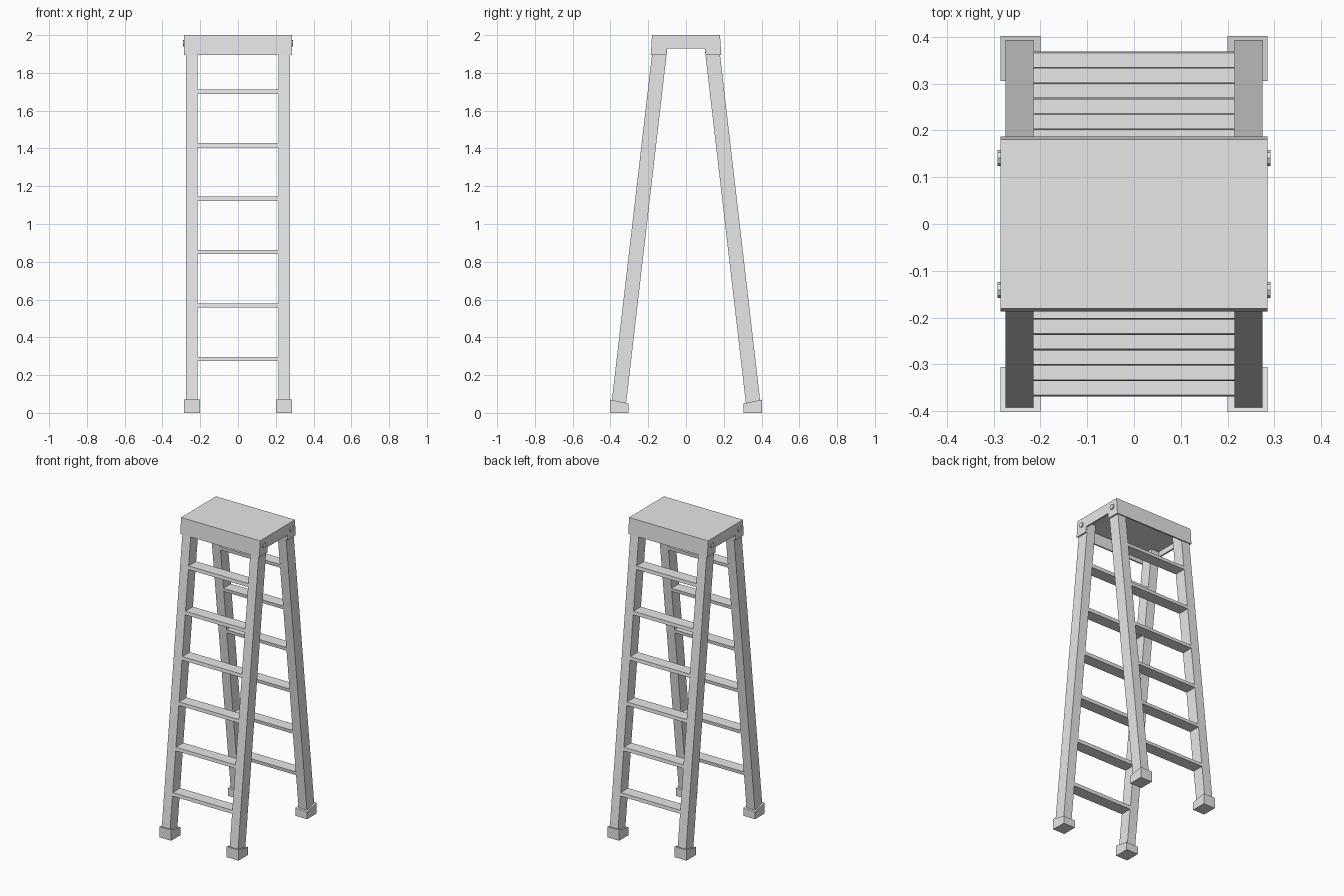
import bpy, bmesh, math
from mathutils import Matrix

if "Cube" in bpy.data.objects:
    bpy.data.objects.remove(bpy.data.objects["Cube"], do_unlink=True)

grey = bpy.data.materials.new("plain_grey")
grey.use_nodes = True
grey.diffuse_color = (0.8, 0.8, 0.8, 1)
grey.node_tree.nodes["Principled BSDF"].inputs["Base Color"].default_value = (0.8, 0.8, 0.8, 1)

SLOPE, DEPTH = 0.116, 0.077      # lean and depth of the rails


def outer(z):
    """Outer edge of the front rails at a height."""
    return -0.4 + SLOPE * z


def finish(name, bm):
    bmesh.ops.recalc_face_normals(bm, faces=bm.faces)
    mesh = bpy.data.meshes.new(name)
    bm.to_mesh(mesh)
    bm.free()
    mesh.materials.append(grey)
    obj = bpy.data.objects.new(name, mesh)
    bpy.context.scene.collection.objects.link(obj)
    return obj


def prism(name, profile, x0, x1, flip=1):
    """Extrude a (y, z) profile from x0 to x1; flip -1 mirrors it to the back."""
    bm = bmesh.new()
    face = bm.faces.new([bm.verts.new((x0, flip * y, z)) for y, z in profile])
    geom = bmesh.ops.extrude_face_region(bm, geom=[face])["geom"]
    bmesh.ops.translate(bm, vec=(x1 - x0, 0, 0),
                        verts=[v for v in geom if isinstance(v, bmesh.types.BMVert)])
    return finish(name, bm)


def leaning(z0, z1):
    """Slice of the leaning rail between two heights."""
    return [(outer(z0), z0), (outer(z0) + DEPTH, z0),
            (outer(z1) + DEPTH, z1), (outer(z1), z1)]


foot = [(-0.402, 0), (-0.305, 0), (-0.305, 0.05), (-0.402, 0.07)]
skirt = [(-0.187, 1.895), (-0.18, 2), (-0.17, 2), (-0.178, 1.895)]
half = [(-0.18, 2), (-0.187, 1.895), (-0.104, 1.895), (-0.1, 1.93)]
side_plate = half + [(-y, z) for y, z in reversed(half)]

# Ladder halves
for end, flip in (("front", 1), ("back", -1)):
    for side, s in (("left", 1), ("right", -1)):
        prism(f"{end}_{side}_rail", leaning(0.02, 1.96), s * 0.215, s * 0.275, flip)
        prism(f"{end}_{side}_foot", foot, s * 0.2, s * 0.285, flip)

        # Pivot bolt on the cap side
        bm = bmesh.new()
        place = Matrix.Translation((s * 0.285, -flip * 0.141, 1.957)) @ Matrix.Rotation(math.pi / 2, 4, "Y")
        bmesh.ops.create_cone(bm, cap_ends=True, segments=8, radius1=0.017,
                              radius2=0.017, depth=0.014, matrix=place)
        finish(f"{end}_{side}_bolt", bm)

    for i in range(6):
        z = 0.285 + i * 0.283
        prism(f"{end}_rung_{i + 1}", leaning(z - 0.011, z + 0.011), -0.215, 0.215, flip)
    prism(f"{end}_cap_skirt", skirt, -0.275, 0.275, flip)

# Top cap
for side, s in (("left", 1), ("right", -1)):
    prism(f"{side}_cap_plate", side_plate, s * 0.275, s * 0.285)
prism("top_step", [(-0.172, 1.965), (0.172, 1.965), (0.172, 2), (-0.172, 2)], -0.275, 0.275)
